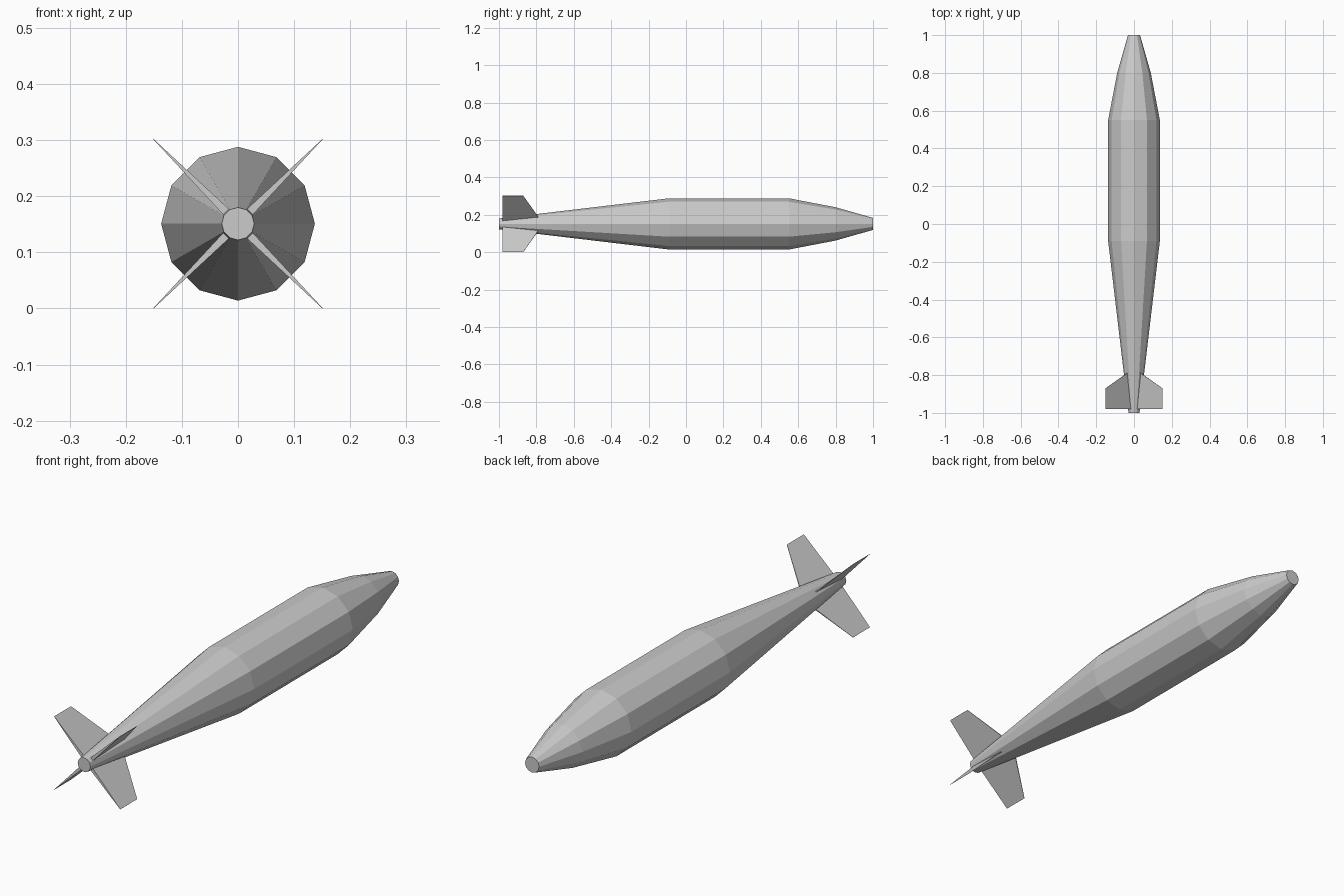
import bpy, bmesh, math
from mathutils import Vector

if "Cube" in bpy.data.objects:
    bpy.data.objects.remove(bpy.data.objects["Cube"])

SIDES, CENTRE_Z = 12, 0.151


def make_object(name, bm):
    bmesh.ops.recalc_face_normals(bm, faces=bm.faces)
    mesh = bpy.data.meshes.new(name)
    bm.to_mesh(mesh)
    bm.free()
    obj = bpy.data.objects.new(name, mesh)
    obj.location.z = CENTRE_Z
    bpy.context.collection.objects.link(obj)
    return obj


# Body: 12-sided rings along y, tapered tail and rounded nose with flat caps
profile = [(-1.0, 0.029), (-0.09, 0.137), (0.55, 0.137), (0.8, 0.089), (1.0, 0.032)]
bm = bmesh.new()
rings = []
for y, r in profile:
    angles = [2 * math.pi * i / SIDES for i in range(SIDES)]
    rings.append([bm.verts.new((r * math.cos(a), y, r * math.sin(a))) for a in angles])
for a, b in zip(rings, rings[1:]):
    for i in range(SIDES):
        j = (i + 1) % SIDES
        bm.faces.new((a[i], a[j], b[j], b[i]))
bm.faces.new(rings[0])
bm.faces.new(rings[-1])
make_object("body", bm)


# Tail fins: wedges, thick at the root's rear edge and thin at tip and front
def make_fin(name, angle):
    out = Vector((math.cos(angle), 0, math.sin(angle)))
    side = Vector((-math.sin(angle), 0, math.cos(angle)))
    # (radius, y, half thickness)
    outline = [(0.02, -0.98, 0.0075), (0.213, -0.98, 0.0004),
               (0.213, -0.87, 0.0004), (0.052, -0.79, 0.002), (0.02, -0.775, 0.002)]
    bm = bmesh.new()
    faces = []
    for s in (-1, 1):
        faces.append([bm.verts.new(out * r + side * s * t + Vector((0, y, 0)))
                      for r, y, t in outline])
    for f in faces:
        bm.faces.new(f)
    n = len(outline)
    for i in range(n):
        j = (i + 1) % n
        bm.faces.new((faces[0][i], faces[0][j], faces[1][j], faces[1][i]))
    make_object(name, bm)


for k in range(4):
    make_fin(f"tail_fin_{k + 1}", math.radians(45 + 90 * k))
